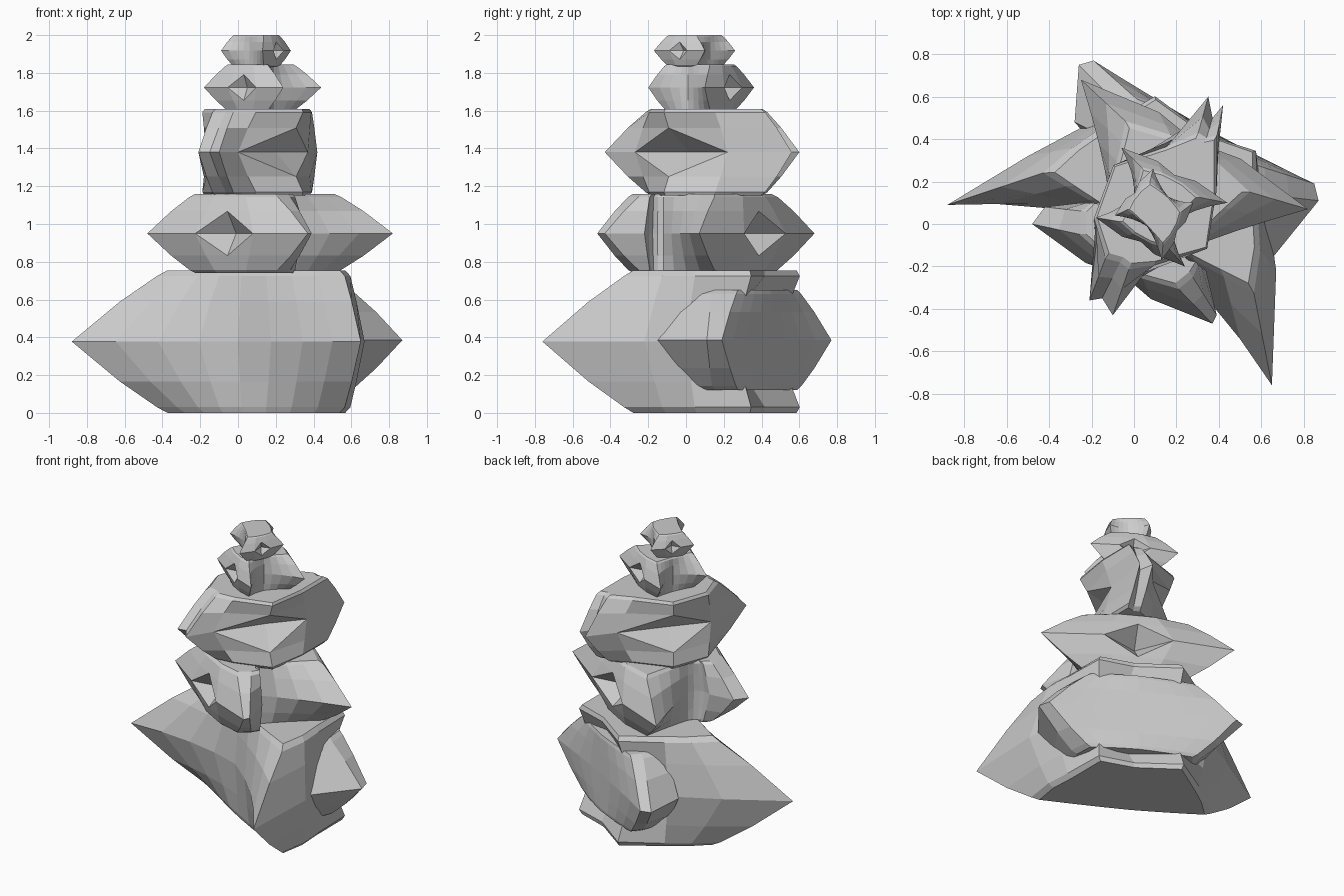
import bpy, bmesh
from mathutils import Vector

if "Cube" in bpy.data.objects:
    bpy.data.objects.remove(bpy.data.objects["Cube"])


def pt(x, y, tx, ty, pit=0.0):
    # outline point at mid height, its place on the plateau, pit depth
    return (Vector((x, y)), Vector((tx, ty)), pit)


def lens(a, b, taper=0.24, inset=0.07):
    # upright side between two tips that taper along it, diamond pit in the middle
    a, b = Vector(a), Vector(b)
    d = b - a
    n = Vector((d.y, -d.x)).normalized()
    bulge, out = d.length * 0.04, []
    for t, w, k in ((0, 0, 0), (.32, 1, 0), (.5, 1, .14), (.68, 1, 0), (1, 0, 0)):
        p = a + d * t + n * bulge * w
        u = .5 + (t - .5) * (1 - 2 * taper)
        out.append((p, a + d * u + n * (bulge * w - inset), d.length * k))
    return out


def bezier(a, v, b, t):
    # curve through v, pulled halfway towards a sharp crease at v
    c = v * 2 - (a + b) / 2
    q = a * (1 - t) ** 2 + c * 2 * t * (1 - t) + b * t * t
    s = a.lerp(v, 2 * t) if t < .5 else v.lerp(b, 2 * t - 1)
    return q.lerp(s, .4)


def scoop(start, v, end, tv=None):
    # hollow curve between two outline points through valley v
    v = Vector(v)
    tv = Vector(tv) if tv else v
    return [(bezier(start[0], v, end[0], i / 8),
             bezier(start[1], tv, end[1], i / 8), 0) for i in range(1, 8)]


def rock(name, z0, z1, ring):
    c = sum((r[1] for r in ring), Vector((0, 0))) / len(ring)
    bm = bmesh.new()
    rows = []
    # height fraction, blend from tip outline to plateau outline, cap shrink
    for f, k, e in ((0, 1, .95), (.04, .94, 1), (.22, .53, 1), (.5, 0, 1),
                    (.78, .53, 1), (.96, .94, 1), (1, 1, .95)):
        row = []
        for p, t, pit in ring:
            q = c + (p.lerp(t, k) - c) * e
            if f == .5 and pit:
                q -= (q - c).normalized() * pit
            row.append(bm.verts.new((q.x, q.y, z0 + (z1 - z0) * f)))
        rows.append(row)
    n = len(ring)
    for r in range(len(rows) - 1):
        lo, hi = rows[r], rows[r + 1]
        for i in range(n):
            j = (i + 1) % n
            q = [lo[i], lo[j], hi[j], hi[i]]
            if r in (2, 3) and (ring[i][2] or ring[j][2]):
                # split along the edges of the diamond pit
                s = 0 if (r == 3) == bool(ring[j][2]) else 1
                bm.faces.new((q[s], q[s + 1], q[s + 2]))
                bm.faces.new((q[s], q[s + 2], q[(s + 3) % 4]))
            else:
                bm.faces.new(q)
    caps = [bm.faces.new(rows[0][::-1]), bm.faces.new(rows[-1])]
    bmesh.ops.triangulate(bm, faces=caps)
    bmesh.ops.recalc_face_normals(bm, faces=bm.faces)
    me = bpy.data.meshes.new(name)
    bm.to_mesh(me)
    bm.free()
    bpy.context.collection.objects.link(bpy.data.objects.new(name, me))


def star(name, z0, z1, a, b, v1, c, d, v2, taper=.24, inset=.07, s1=(), s2=()):
    # two lens-shaped sides joined by two hollow valleys, optional blunt shoulders
    one, two = lens(a, b, taper, inset), lens(c, d, taper, inset)
    one = list(s2) + one + list(s1)
    rock(name, z0, z1, one + scoop(one[-1], v1, two[0]) + two
         + scoop(two[-1], v2, one[0]))


# base: large two-spiked rock, hollowed at the back
left = pt(-.88, .09, -.4, .25)
front = pt(.65, -.76, .56, -.3)
base = [left] + scoop(left, (0, -.03), front, (.02, -.02)) + [
    front, pt(.67, -.22, .59, -.12), pt(.64, 0, .58, .05), pt(.5, .26, .58, .35),
    pt(.34, .22, .35, .43), pt(.08, .48, .1, .61), pt(-.2, .48, -.15, .45),
    pt(-.5, .32, -.28, .36)]
rock("base_rock", 0, .755, base)

# second rock wedged into the back of the base
tip_r, tip_l = pt(.85, .19, .6, .27), pt(-.19, .77, .0, .6)
back = [pt(.62, -.2, .58, .06), pt(.87, .11, .61, .14), tip_r] + scoop(
    tip_r, (.34, .45), tip_l, (.34, .45)) + [
    tip_l, pt(-.26, .75, -.05, .54), pt(-.28, .48, -.12, .4), pt(.1, .05, .15, .1)]
rock("base_back_rock", .12, .65, back)

# second tier
star("second_rock", .74, 1.16, (-.48, 0), (.37, -.47), (.25, -.12),
     (.82, .07), (-.25, .68), (-.12, .15),
     s1=[pt(.39, -.43, .27, -.24), pt(.34, -.22, .3, -.19)],
     s2=[pt(-.25, .1, -.2, .1), pt(-.42, .08, -.24, .06)])

# third tier: long rock with forked ends and stretched pits
third = [pt(-.21, -.36, -.13, -.15), pt(-.15, -.35, -.06, -.17),
         pt(-.1, -.43, -.02, -.2), pt(0, -.27, .1, -.19),
         pt(.26, -.06, .35, -.12, .1), pt(.37, .22, .39, .15),
         pt(.42, .56, .39, .41), pt(.37, .5, .34, .4), pt(.35, .6, .3, .42),
         pt(.22, .44, .15, .36), pt(-.06, .22, -.1, .28, .08),
         pt(-.17, -.03, -.19, .03)]
rock("third_rock", 1.15, 1.61, third)

# fourth tier and top
star("fourth_rock", 1.6, 1.845, (-.18, .03), (.24, -.2), (.19, .01),
     (.44, .1), (-.06, .36), (0, .14), .24, .04)
star("top_rock", 1.835, 2.0, (.13, -.17), (.28, .1), (.16, .13),
     (.09, .26), (-.09, .04), (.06, -.01), .22, .03)
